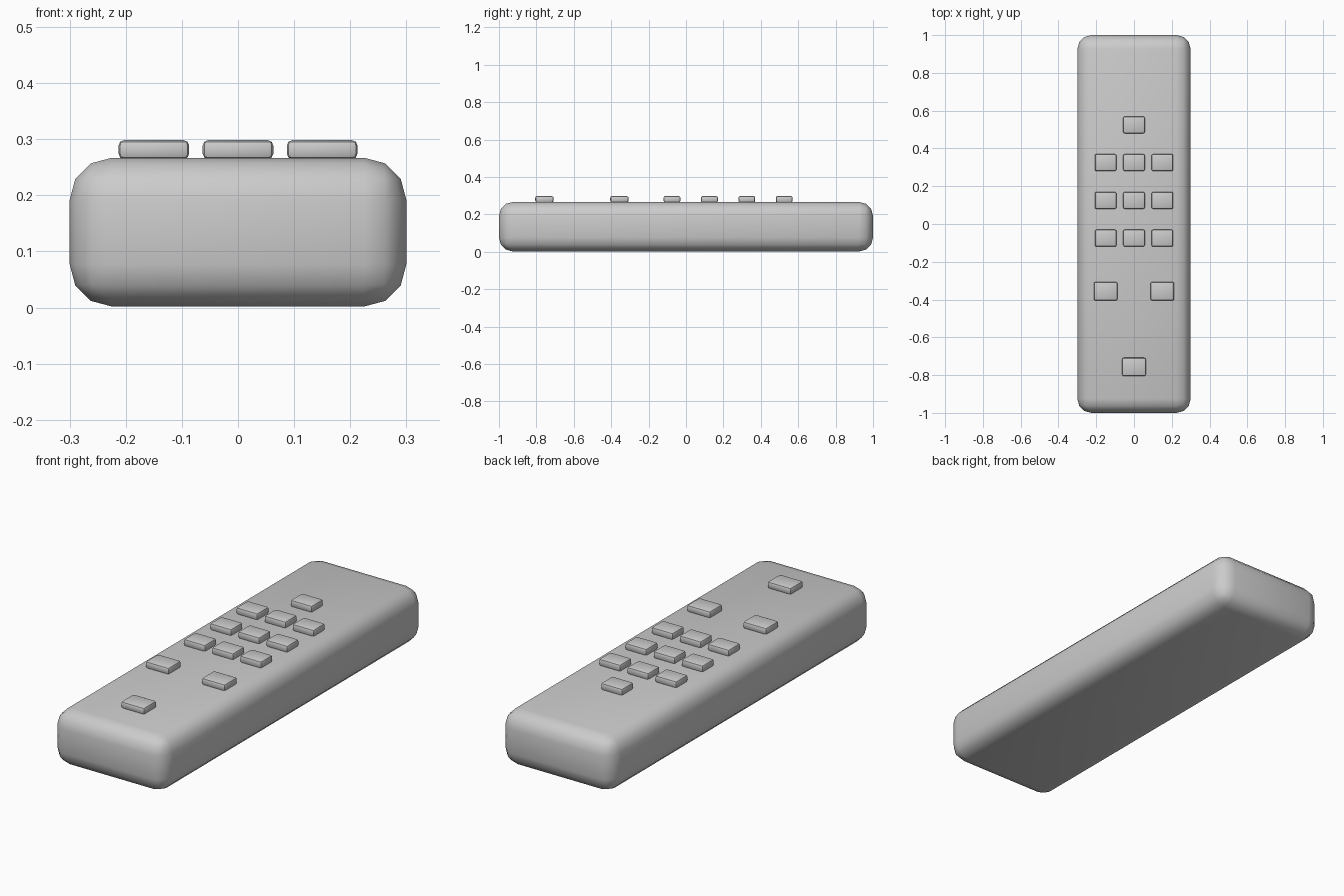
import bpy

if "Cube" in bpy.data.objects:
    bpy.data.objects.remove(bpy.data.objects["Cube"])


def rounded_box(name, center, size, radius, segments):
    bpy.ops.mesh.primitive_cube_add(size=1, location=center)
    ob = bpy.context.object
    ob.name = name
    ob.scale = size
    bpy.ops.object.transform_apply(location=False, rotation=False, scale=True)
    mod = ob.modifiers.new("rounding", 'BEVEL')
    mod.width = radius
    mod.segments = segments
    bpy.ops.object.modifier_apply(modifier=mod.name)
    bpy.ops.object.shade_smooth_by_angle(angle=0.7)
    return ob


# Handset body
rounded_box("body", (0, 0, 0.1345), (0.6, 2.0, 0.265), 0.075, 3)

BUTTON_Z, BUTTON_H = 0.2815, 0.034

# Keypad grid and the single key above it
keys = [(x, y) for y in (0.325, 0.125, -0.075) for x in (-0.15, 0, 0.15)]
keys.append((0, 0.525))
for i, (x, y) in enumerate(keys):
    rounded_box(f"key_{i}", (x, y, BUTTON_Z), (0.115, 0.09, BUTTON_H), 0.009, 2)

# Larger control buttons
for i, (x, y) in enumerate([(-0.15, -0.356), (0.15, -0.356), (0, -0.757)]):
    rounded_box(f"control_button_{i}", (x, y, BUTTON_Z), (0.126, 0.098, BUTTON_H), 0.01, 2)
